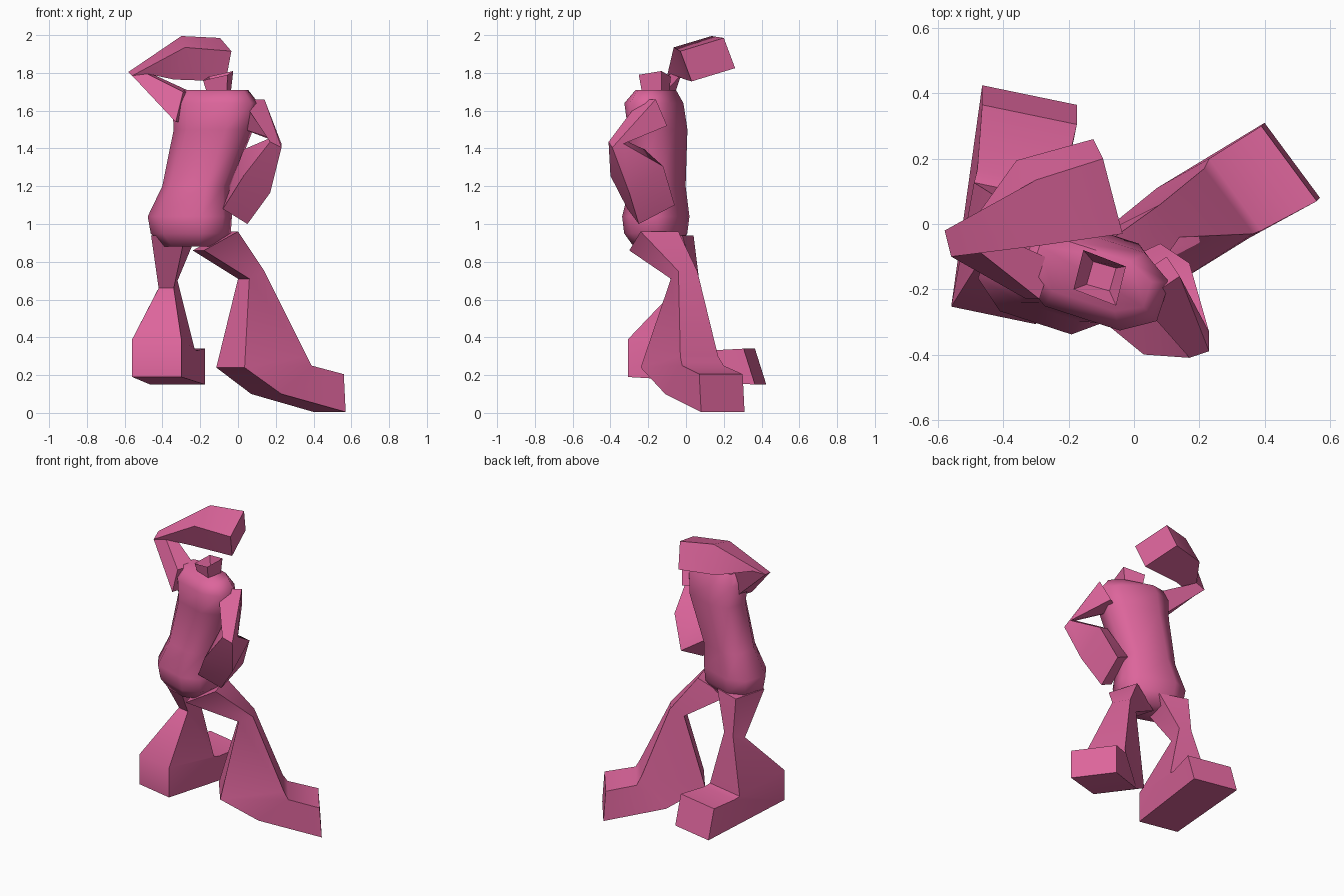
import bpy, bmesh, math
from mathutils import Vector, Matrix

cube = bpy.data.objects.get("Cube")
if cube:
    bpy.data.objects.remove(cube, do_unlink=True)

pink = bpy.data.materials.new("clay_pink")
pink.use_nodes = True
colour = (0.72, 0.13, 0.33, 1)
pink.diffuse_color = colour
shader = next(n for n in pink.node_tree.nodes if n.type == 'BSDF_PRINCIPLED')
shader.inputs["Base Color"].default_value = colour
shader.inputs["Roughness"].default_value = 0.8


def box_ring(centre, side, rise):
    """Four corners of a section spanned by two half-axis vectors."""
    c, u, v = Vector(centre), Vector(side), Vector(rise)
    return [c - u - v, c + u - v, c + u + v, c - u + v]


def body_ring(x, y, z, width, depth, yaw=math.radians(-18)):
    """Eight-sided rounded box section, turned with the body."""
    corners = []
    for sx, sy in ((1, 1), (-1, 1), (-1, -1), (1, -1)):
        pair = [(sx, sy * 0.5), (sx * 0.55, sy)]
        corners += pair if sx * sy > 0 else pair[::-1]
    turn = Matrix.Rotation(yaw, 3, 'Z')
    return [Vector((x, y, z)) + turn @ Vector((a * width, b * depth, 0))
            for a, b in corners]


def loft(name, rings, smooth=50):
    """Skin a chain of sections and cap both ends."""
    bm = bmesh.new()
    loops = [[bm.verts.new(p) for p in ring] for ring in rings]
    for low, high in zip(loops, loops[1:]):
        n = len(low)
        for i in range(n):
            j = (i + 1) % n
            bm.faces.new((low[i], low[j], high[j], high[i]))
    bm.faces.new(loops[0][::-1])
    bm.faces.new(loops[-1])
    bmesh.ops.recalc_face_normals(bm, faces=bm.faces)
    mesh = bpy.data.meshes.new(name)
    bm.to_mesh(mesh)
    bm.free()
    mesh.materials.append(pink)
    obj = bpy.data.objects.new(name, mesh)
    bpy.context.collection.objects.link(obj)
    bpy.ops.object.select_all(action='DESELECT')
    obj.select_set(True)
    bpy.context.view_layer.objects.active = obj
    bpy.ops.object.shade_smooth_by_angle(angle=math.radians(smooth))
    return obj


def limb(name, *sections):
    return loft(name, [box_ring(*s) for s in sections])


# Torso and pelvis in one skin, from crotch to shoulders
loft("torso", [body_ring(*r) for r in (
    (-0.25, -0.16, 0.88, 0.13, 0.10),
    (-0.25, -0.16, 0.95, 0.20, 0.14),
    (-0.255, -0.16, 1.04, 0.21, 0.15),
    (-0.22, -0.15, 1.20, 0.17, 0.125),
    (-0.13, -0.15, 1.50, 0.20, 0.13),
    (-0.12, -0.17, 1.64, 0.22, 0.125),
    (-0.13, -0.16, 1.71, 0.18, 0.08))], smooth=60)

# Flared hollow collar
limb("neck",
     ((-0.10, -0.16, 1.68), (0.05, -0.02, 0), (0.01, 0.05, 0)),
     ((-0.105, -0.165, 1.785), (0.065, -0.025, 0.015), (0.015, 0.06, 0.01)),
     ((-0.10, -0.16, 1.72), (0.035, -0.01, 0), (0.01, 0.035, 0)))

# Raised arm: shoulder, elbow, flared sleeve, cuff
limb("right_arm",
     ((-0.29, -0.17, 1.62), (0.02, 0.06, 0), (-0.02, 0, -0.08)),
     ((-0.53, -0.05, 1.80), (-0.01, 0.04, 0.01), (-0.04, -0.01, -0.005)),
     ((-0.32, 0.065, 1.88), (-0.01, 0.10, 0.03), (0.03, -0.03, 0.085)),
     ((-0.08, 0.115, 1.87), (-0.03, 0.115, 0.035), (0.015, -0.03, 0.08)))

# Lowered arm with the cuff on the hip
limb("left_arm",
     ((0.06, -0.17, 1.59), (-0.06, -0.04, 0), (-0.02, 0.03, -0.07)),
     ((0.20, -0.37, 1.43), (-0.03, -0.01, 0.015), (0, 0.03, 0.01)),
     ((0.10, -0.26, 1.28), (-0.07, -0.05, 0.045), (0, 0.09, 0.07)),
     ((0, -0.185, 1.09), (-0.065, -0.03, 0.04), (0.015, 0.095, 0.05)))

# Legs: hip, knee, flared ankle, instep, toe
limb("left_leg",
     ((-0.12, -0.17, 0.91), (0.03, -0.10, 0), (0.09, 0.03, 0.05)),
     ((0.07, -0.01, 0.73), (0.03, -0.05, 0), (0.04, 0.02, 0.02)),
     ((0.125, -0.035, 0.27), (0.075, -0.10, 0), (0.165, 0.105, 0.03)),
     ((0.23, 0.045, 0.175), (0.08, -0.11, 0), (0.08, 0.045, 0.075)),
     ((0.48, 0.19, 0.105), (0.085, -0.115, 0), (-0.005, -0.005, 0.10)))

limb("right_leg",
     ((-0.34, -0.10, 0.94), (0.09, -0.03, 0), (0.03, 0.11, 0)),
     ((-0.37, 0.01, 0.68), (0.04, -0.01, 0), (0.01, 0.05, 0.02)),
     ((-0.395, -0.09, 0.365), (0.13, -0.027, 0), (0.035, 0.19, -0.025)),
     ((-0.39, -0.07, 0.26), (0.13, -0.027, 0), (0.04, 0.21, 0.07)),
     ((-0.32, 0.365, 0.245), (0.145, -0.03, 0), (0, -0.03, 0.095)))
